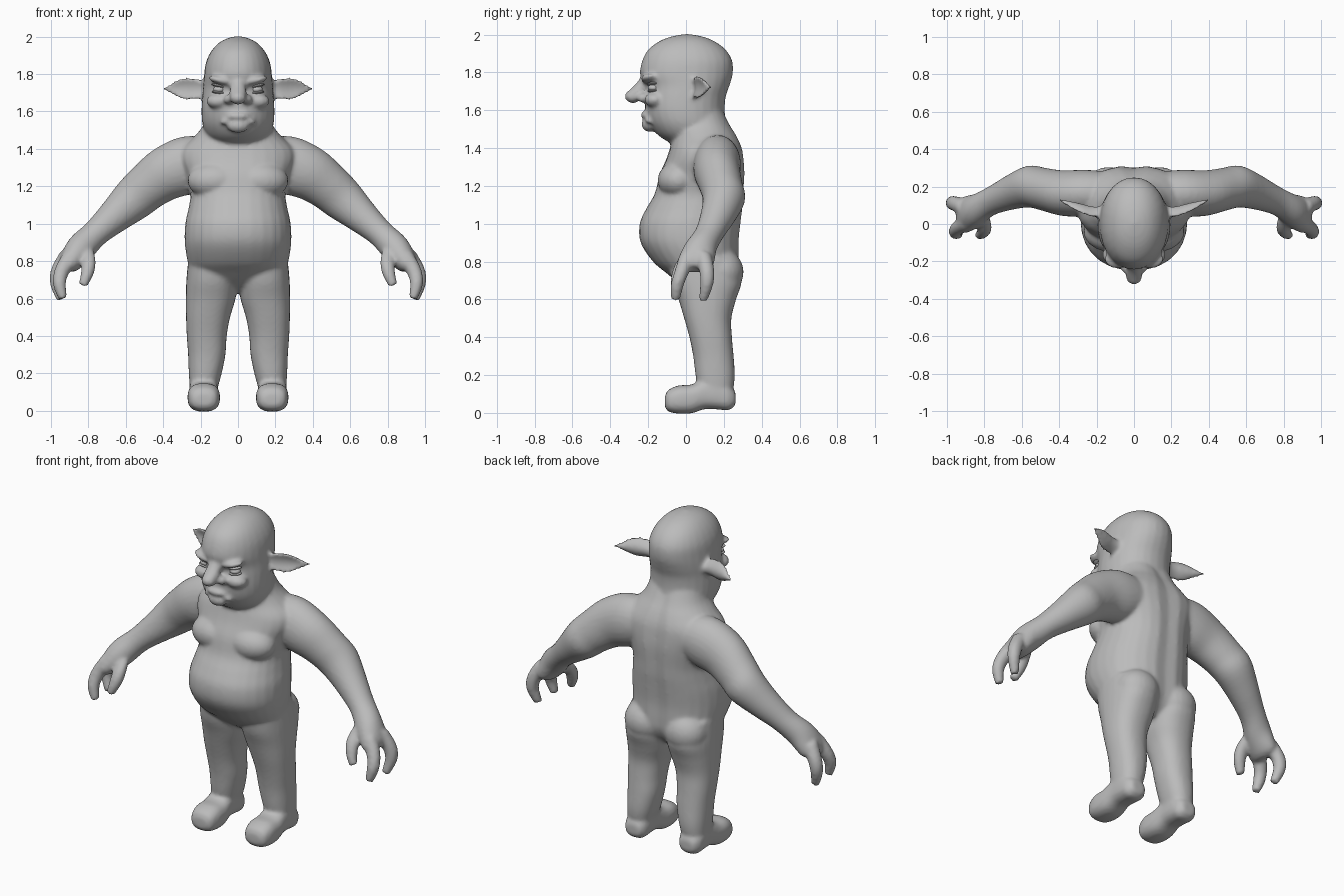
import bpy, bmesh, math
from mathutils import Vector, Matrix

V = Vector
SEG = 28
skin = bpy.data.materials.new("grey_skin")
skin.diffuse_color = (0.5, 0.5, 0.5, 1)


def spline(rows, steps=4):
    """Catmull-Rom interpolation of rows of numbers."""
    out = []
    for i in range(len(rows) - 1):
        p = [rows[max(i - 1, 0)], rows[i], rows[i + 1], rows[min(i + 2, len(rows) - 1)]]
        for s in range(steps):
            t = s / steps
            out.append([0.5 * (2 * b + (c - a) * t + (2 * a - 5 * b + 4 * c - d) * t * t
                               + (3 * b - a - 3 * c + d) * t ** 3) for a, b, c, d in zip(*p)])
    return out + [list(rows[-1])]


def loft(bm, rings, n=2.0, cup=0.0, groove=0.0):
    """Skin superellipse rings given as (centre, half axis a, half axis b)."""
    loops = []
    for c, a, b in rings:
        loop = []
        for k in range(SEG):
            t = 2 * math.pi * k / SEG
            co, si = math.cos(t), math.sin(t)
            p = c + a * math.copysign(abs(co) ** (2 / n), co) + b * math.copysign(abs(si) ** (2 / n), si)
            p.y += cup * b.length / 0.06 * (1 - si * si)
            if groove and p.y > c.y:
                p.y -= groove * math.exp(-(p.x / 0.04) ** 2)
            loop.append(bm.verts.new(p))
        loops.append(loop)
    for l0, l1 in zip(loops, loops[1:]):
        for k in range(SEG):
            j = (k + 1) % SEG
            bm.faces.new((l0[k], l0[j], l1[j], l1[k]))
    bm.faces.new(loops[0][::-1])
    bm.faces.new(loops[-1])


def column(bm, rows, n=2.2, side=1, groove=0.0):
    """Upright loft from rows (z, x centre, half width, front y, back y)."""
    loft(bm, [(V((side * x, (f + k) / 2, z)), V((w, 0, 0)), V((0, (k - f) / 2, 0)))
              for z, x, w, f, k in spline(rows)], n, groove=groove)


def tube(bm, rows, side=1):
    """Limb loft from rows (x, y, z, radius across, radius in y)."""
    pts = spline(rows)
    rings = []
    for i, (x, y, z, r, ry) in enumerate(pts):
        d = V(pts[min(i + 1, len(pts) - 1)][:3]) - V(pts[max(i - 1, 0)][:3])
        a = V((d.z, 0, -d.x)).normalized() * r
        rings.append((V((side * x, y, z)), V((side * a.x, 0, a.z)), V((0, ry, 0))))
    loft(bm, rings)


def ball(bm, pos, size, side=1, tilt=0.0):
    m = (Matrix.Translation((side * pos[0], pos[1], pos[2])) @ Matrix.Rotation(-side * tilt, 4, 'Y')
         @ Matrix.Diagonal((*size, 1)))
    bmesh.ops.create_uvsphere(bm, u_segments=24, v_segments=14, radius=1, matrix=m)


def finish(bm, name):
    bmesh.ops.recalc_face_normals(bm, faces=bm.faces[:])
    for f in bm.faces:
        f.smooth = True
    me = bpy.data.meshes.new(name)
    bm.to_mesh(me)
    bm.free()
    me.materials.append(skin)
    ob = bpy.data.objects.new(name, me)
    bpy.context.collection.objects.link(ob)
    return ob


body = bmesh.new()

# torso with pot belly, shoulders and neck
column(body, [(.63, 0, .10, .05, .20), (.68, 0, .20, -.03, .25), (.74, 0, .25, -.105, .28),
              (.80, 0, .27, -.175, .285), (.90, 0, .285, -.24, .285), (1.0, 0, .282, -.245, .295),
              (1.08, 0, .265, -.21, .305), (1.16, 0, .255, -.165, .31), (1.26, 0, .28, -.14, .315),
              (1.34, 0, .31, -.105, .31), (1.40, 0, .30, -.085, .30), (1.46, 0, .24, -.07, .275),
              (1.52, 0, .19, -.07, .24), (1.60, 0, .16, -.05, .20)], groove=.015)

# head
column(body, [(1.43, 0, .12, -.09, .16), (1.47, 0, .165, -.15, .20), (1.53, 0, .19, -.195, .21),
              (1.60, 0, .195, -.215, .205), (1.67, 0, .192, -.215, .21), (1.73, 0, .187, -.215, .23),
              (1.79, 0, .182, -.243, .247), (1.86, 0, .172, -.232, .245), (1.92, 0, .145, -.20, .21),
              (1.965, 0, .105, -.14, .15), (1.99, 0, .06, -.075, .085), (2.002, 0, .012, -.01, .02)], n=2.1)

# nose, mouth and chin
tube(body, [(0, -.20, 1.79, .03, .03), (0, -.225, 1.74, .04, .04), (0, -.26, 1.70, .045, .045),
            (0, -.285, 1.67, .04, .035)])
ball(body, (0, -.28, 1.673), (.044, .044, .036))
ball(body, (0, -.20, 1.575), (.065, .042, .022))
ball(body, (0, -.195, 1.525), (.06, .04, .04))

for s in (1, -1):
    # nostrils, brows, cheeks, drooping mouth corners
    ball(body, (.048, -.225, 1.665), (.03, .035, .026), s)
    ball(body, (.085, -.19, 1.765), (.075, .05, .022), s, .22)
    ball(body, (.105, -.165, 1.655), (.065, .055, .04), s)
    ball(body, (.06, -.19, 1.555), (.04, .03, .016), s, -.6)
    # ears
    ear = [(.16, .04, 1.715, .025, .05), (.22, .04, 1.72, .022, .055), (.28, .055, 1.722, .018, .062),
           (.33, .08, 1.722, .014, .045), (.37, .105, 1.722, .011, .022), (.405, .13, 1.72, .006, .006)]
    loft(body, [(V((s * x, y, z)), V((0, hy, 0)), V((0, 0, hz))) for x, y, z, hy, hz in spline(ear)],
         cup=.035)
    # chest and buttocks
    ball(body, (.12, -.04, 1.23), (.15, .11, .10), s)
    ball(body, (.135, .19, .745), (.13, .115, .12), s)
    # arm and palm
    tube(body, [(.14, .17, 1.33, .13, .11), (.26, .165, 1.315, .155, .125), (.38, .165, 1.27, .145, .122),
                (.48, .185, 1.20, .127, .115), (.56, .20, 1.13, .117, .112), (.66, .17, 1.04, .092, .095),
                (.76, .125, .95, .073, .08), (.84, .075, .87, .078, .088), (.90, .05, .79, .06, .098),
                (.92, .045, .76, .035, .07)], s)
    # two fingers and thumb
    for path in ([(.89, .01, .83), (.94, -.02, .75), (.955, -.045, .68), (.935, -.055, .60)],
                 [(.91, .09, .83), (.96, .11, .75), (.97, .11, .68), (.945, .09, .595)],
                 [(.82, .05, .86), (.80, -.01, .80), (.805, -.04, .74), (.83, -.06, .67)]):
        tube(body, [(*p, r, r) for p, r in zip(path, (.045, .04, .035, .024))], s)
    # leg
    column(body, [(.06, .185, .07, .08, .24), (.12, .183, .075, .065, .25), (.2, .175, .088, .05, .258),
                  (.3, .167, .1, .038, .252), (.4, .167, .107, .018, .243), (.5, .16, .118, -.01, .24),
                  (.6, .146, .133, -.04, .265), (.7, .14, .136, -.075, .295), (.82, .14, .125, -.09, .27)],
           2.3, s)
    # foot
    foot = [(-.112, .183, .04, .035, .085), (-.095, .183, .07, .008, .12), (-.04, .183, .086, -.004, .145),
            (.03, .183, .085, -.002, .15), (.10, .184, .077, .02, .18), (.17, .184, .076, .018, .18),
            (.225, .184, .07, .014, .15), (.262, .184, .045, .04, .11)]
    loft(body, [(V((s * x, y, (lo + hi) / 2)), V((w, 0, 0)), V((0, 0, (hi - lo) / 2)))
                for y, x, w, lo, hi in spline(foot)], 2.6)

ob = finish(body, "body")
# fuse the parts into one soft skin
rm = ob.modifiers.new("fuse", 'REMESH')
rm.mode = 'VOXEL'
rm.voxel_size = 0.011
rm.use_smooth_shade = True
sm = ob.modifiers.new("soften", 'SMOOTH')
sm.factor = 0.5
sm.iterations = 6

# eyes and eyelids
for s, tag in ((1, "left"), (-1, "right")):
    bm = bmesh.new()
    ball(bm, (.1, -.172, 1.718), (.032, .03, .02), s)
    finish(bm, tag + "_eye")
    bm = bmesh.new()
    ball(bm, (.1, -.172, 1.702), (.04, .032, .009), s, .1)
    ball(bm, (.1, -.174, 1.737), (.042, .034, .009), s, .2)
    finish(bm, tag + "_eyelids")
